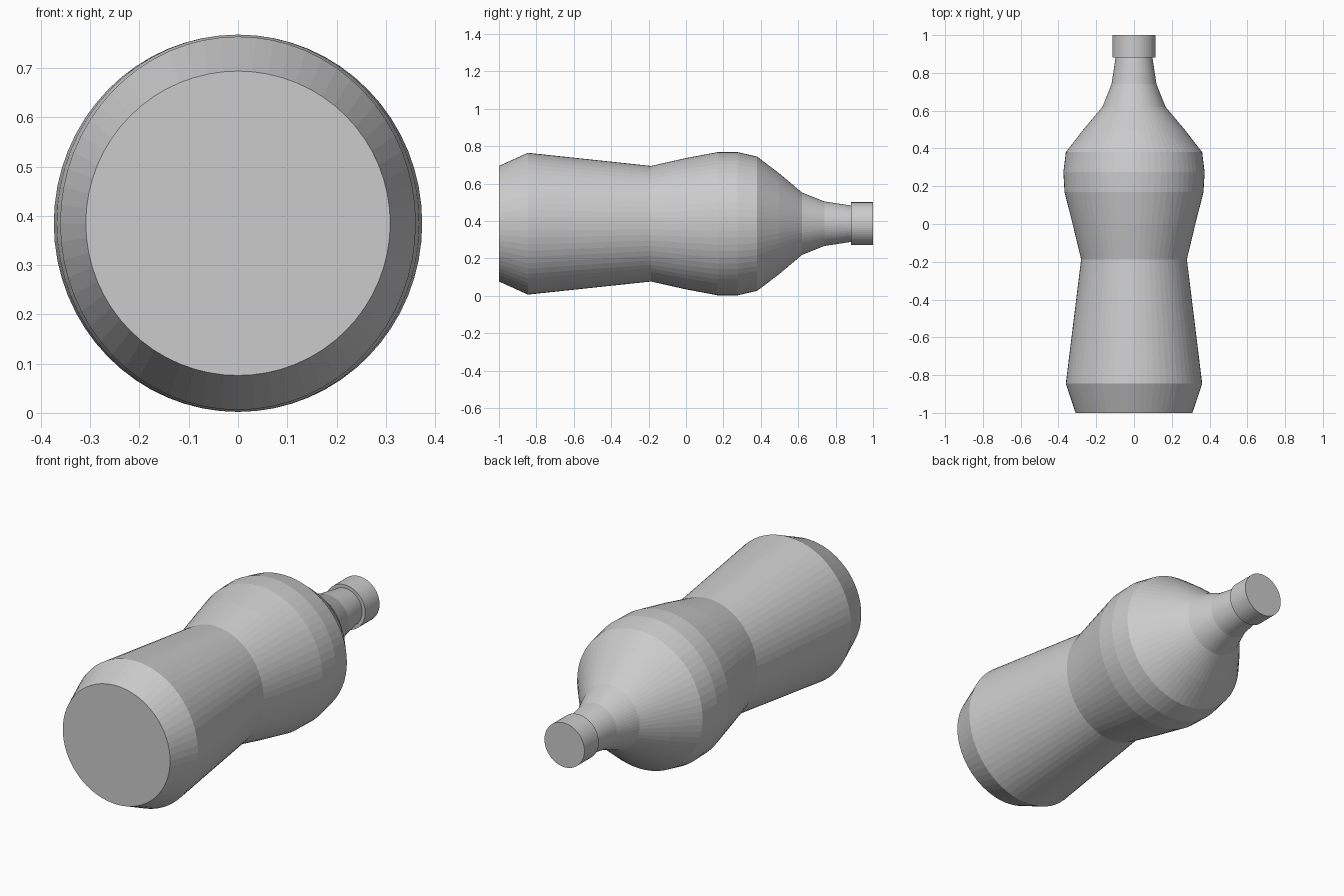
import bpy, bmesh
from math import cos, sin, pi

if "Cube" in bpy.data.objects:
    bpy.data.objects.remove(bpy.data.objects["Cube"])

AXIS_Z = 0.385
SIDES = 64


def turned(name, profile):
    """Closed body lofted along y; each station is (y, half width, half height)."""
    bm = bmesh.new()
    rings = []
    for y, rx, rz in profile:
        rings.append([bm.verts.new((rx * cos(2 * pi * i / SIDES), y,
                                    AXIS_Z + rz * sin(2 * pi * i / SIDES)))
                      for i in range(SIDES)])
    for a, b in zip(rings, rings[1:]):
        for i in range(SIDES):
            j = (i + 1) % SIDES
            bm.faces.new((a[i], a[j], b[j], b[i]))
    bm.faces.new(rings[0])
    bm.faces.new(rings[-1])
    bmesh.ops.recalc_face_normals(bm, faces=bm.faces)
    mesh = bpy.data.meshes.new(name)
    bm.to_mesh(mesh)
    bm.free()
    obj = bpy.data.objects.new(name, mesh)
    bpy.context.collection.objects.link(obj)
    return obj


# Bottle body: base chamfer, grip, pinched waist, shoulder and neck
turned("bottle_body", [
    (-1.0, 0.309, 0.309),
    (-0.845, 0.361, 0.379),
    (-0.187, 0.280, 0.309),
    (0.0, 0.325, 0.351),
    (0.17, 0.368, 0.383),
    (0.275, 0.374, 0.383),
    (0.38, 0.361, 0.359),
    (0.50, 0.268, 0.268),
    (0.62, 0.167, 0.167),
    (0.74, 0.119, 0.119),
    (0.885, 0.097, 0.097),
])

# Screw cap
turned("bottle_cap", [(0.882, 0.115, 0.115), (1.0, 0.115, 0.115)])
